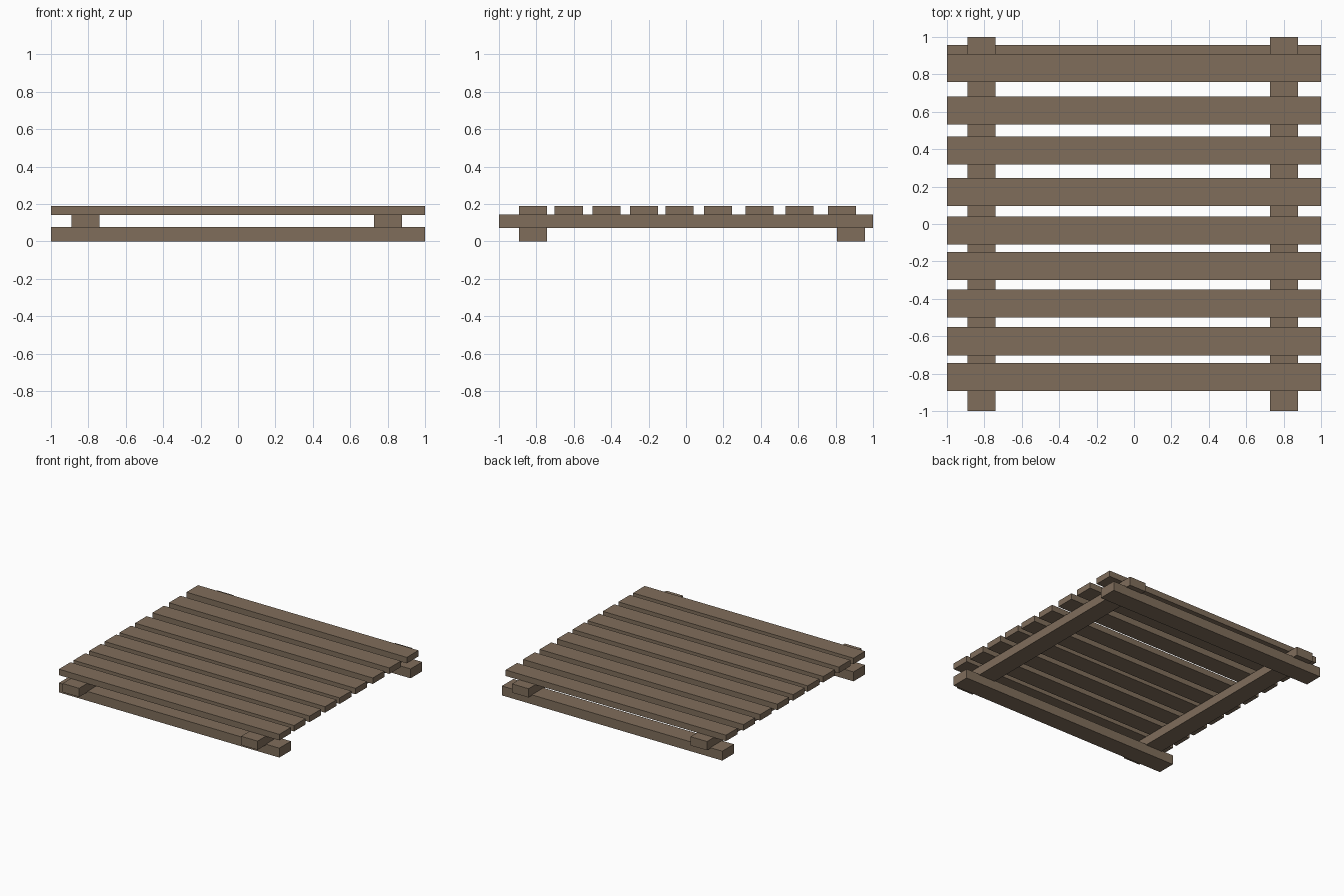
import bpy
import bmesh
from mathutils import Matrix, Vector

if "Cube" in bpy.data.objects:
    bpy.data.objects.remove(bpy.data.objects["Cube"])

wood = bpy.data.materials.new("weathered wood")
wood.diffuse_color = (0.216, 0.155, 0.105, 1)
wood.use_nodes = True
wood.node_tree.nodes["Principled BSDF"].inputs["Base Color"].default_value = wood.diffuse_color


def plank(name, x, y, z):
    """Box spanning the (low, high) pairs on each axis."""
    spans = (x, y, z)
    centre = Vector([(a + b) / 2 for a, b in spans])
    size = [b - a for a, b in spans]
    bm = bmesh.new()
    bmesh.ops.create_cube(bm, size=1, matrix=Matrix.Diagonal((*size, 1)))
    mesh = bpy.data.meshes.new(name)
    bm.to_mesh(mesh)
    bm.free()
    mesh.materials.append(wood)
    obj = bpy.data.objects.new(name, mesh)
    obj.location = centre
    bpy.context.collection.objects.link(obj)


WIDTH = 0.15
FULL = (-1, 1)

# Two runners resting on the ground, front and back
for name, y in (("front_runner", -0.893), ("back_runner", 0.808)):
    plank(name, FULL, (y, y + WIDTH), (0, 0.077))

# Two cross beams running front to back on the runners
for name, x in (("left_beam", -0.891), ("right_beam", 0.728)):
    plank(name, (x, x + WIDTH), FULL, (0.071, 0.143))

# Nine deck slats, unevenly spaced
slat_starts = (-0.893, -0.702, -0.500, -0.299, -0.110, 0.095, 0.318, 0.533, 0.760)
for i, y in enumerate(slat_starts, 1):
    plank(f"deck_slat_{i}", FULL, (y, y + WIDTH), (0.141, 0.19))
